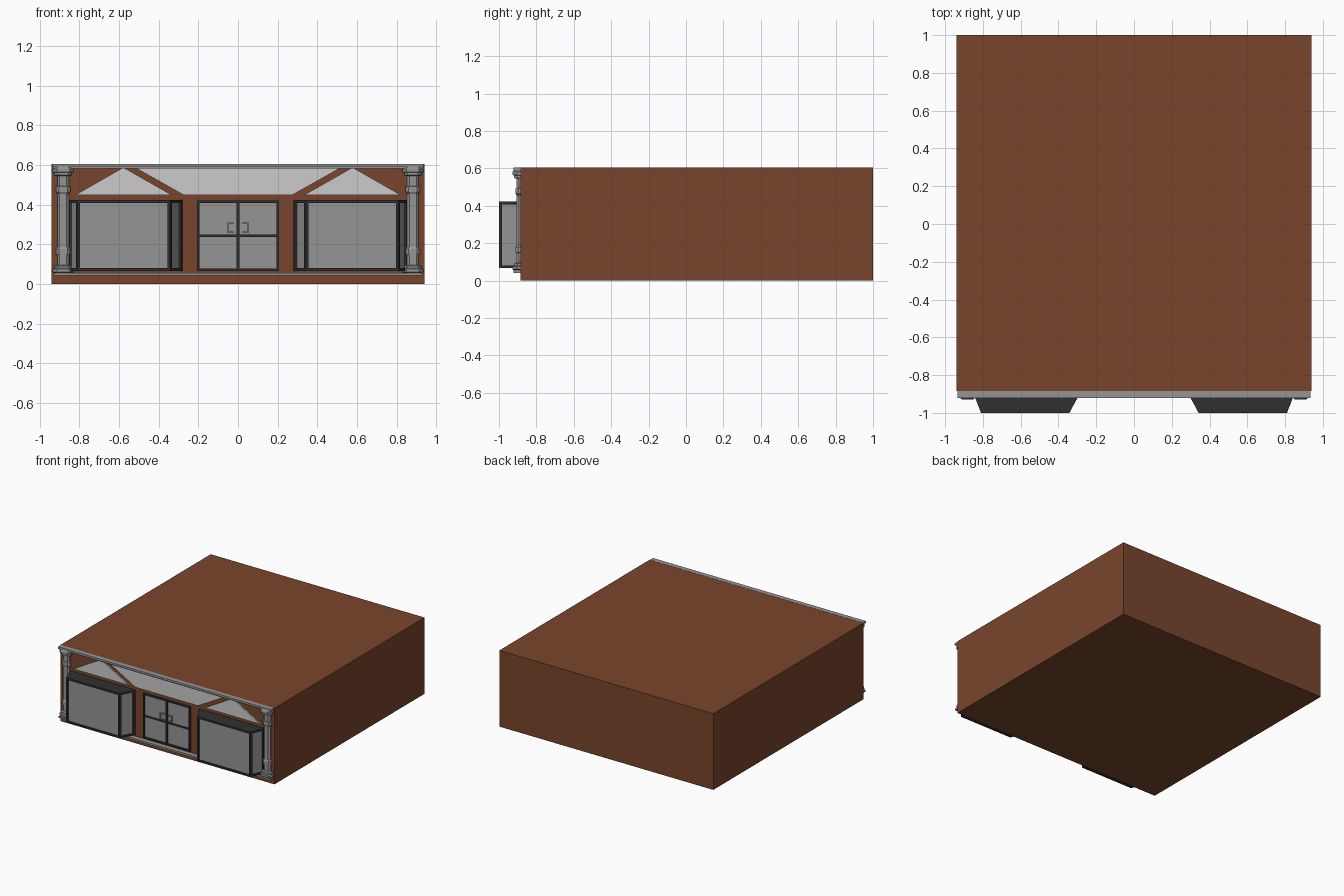
import bpy, bmesh

if "Cube" in bpy.data.objects:
    bpy.data.objects.remove(bpy.data.objects["Cube"])

WALL = -0.885  # y of the front wall


def material(name, r, g, b):
    m = bpy.data.materials.new(name)
    m.diffuse_color = (r, g, b, 1)
    m.use_nodes = True
    m.node_tree.nodes["Principled BSDF"].inputs["Base Color"].default_value = m.diffuse_color
    return m


BROWN = material("brown_wall", 0.19, 0.06, 0.025)
GREY = material("mid_grey", 0.3, 0.3, 0.3)
LIGHT = material("light_grey", 0.6, 0.6, 0.6)
DARK = material("dark_frame", 0.03, 0.03, 0.03)


def loft(name, rings, mat):
    """Skin a stack of equal-sized point rings and cap both ends."""
    bm = bmesh.new()
    rows = [[bm.verts.new(p) for p in ring] for ring in rings]
    n = len(rows[0])
    for a, b in zip(rows, rows[1:]):
        for i in range(n):
            j = (i + 1) % n
            bm.faces.new((a[i], a[j], b[j], b[i]))
    bm.faces.new(rows[0][::-1])
    bm.faces.new(rows[-1])
    bmesh.ops.recalc_face_normals(bm, faces=bm.faces)
    me = bpy.data.meshes.new(name)
    bm.to_mesh(me)
    bm.free()
    me.materials.append(mat)
    ob = bpy.data.objects.new(name, me)
    bpy.context.collection.objects.link(ob)
    return ob


def plan(name, pts, z0, z1, mat):
    return loft(name, [[(x, y, z) for x, y in pts] for z in (z0, z1)], mat)


def elevation(name, pts, y0, y1, mat):
    return loft(name, [[(x, y, z) for x, z in pts] for y in (y0, y1)], mat)


def box(name, x0, x1, y0, y1, z0, z1, mat):
    return plan(name, [(x0, y0), (x1, y0), (x1, y1), (x0, y1)], z0, z1, mat)


# Main building block
box("building", -0.94, 0.94, WALL, 1.0, 0, 0.605, BROWN)

# Cornice and base ledge across the shopfront
box("cornice", -0.935, 0.935, -0.922, WALL, 0.59, 0.606, GREY)
box("cornice_lower", -0.93, 0.93, -0.912, WALL, 0.582, 0.59, GREY)
box("base_ledge", -0.93, 0.93, -0.922, WALL, 0.042, 0.056, GREY)

# Half columns: (z, half width, depth)
COLUMN = [(0.056, 0.045, 0.037), (0.062, 0.053, 0.043), (0.076, 0.053, 0.043),
          (0.080, 0.043, 0.034), (0.092, 0.043, 0.034), (0.096, 0.029, 0.020),
          (0.148, 0.029, 0.020), (0.150, 0.037, 0.026), (0.178, 0.037, 0.026),
          (0.188, 0.029, 0.020), (0.455, 0.029, 0.020), (0.465, 0.037, 0.026),
          (0.492, 0.037, 0.026), (0.495, 0.029, 0.020), (0.545, 0.029, 0.020),
          (0.549, 0.043, 0.034), (0.562, 0.043, 0.034), (0.566, 0.053, 0.043),
          (0.580, 0.053, 0.043), (0.590, 0.045, 0.037)]


def half_octagon(cx, z, w, d):
    return [(cx + u * w, WALL - v * d, z) for u, v in
            ((-1, 0), (-1, 0.45), (-0.6, 1), (0.6, 1), (1, 0.45), (1, 0))]


for side, s in (("left", -1), ("right", 1)):
    loft(side + "_column", [half_octagon(s * 0.882, *p) for p in COLUMN], GREY)

    # Bay window: tapered plan with dark sill, head and corner posts
    outer = [(s * 0.855, WALL), (s * 0.81, -1.0), (s * 0.342, -1.0), (s * 0.28, WALL)]
    glass = [(s * 0.847, WALL), (s * 0.803, -0.99), (s * 0.349, -0.99), (s * 0.288, WALL)]
    plan(side + "_bay_glass", glass, 0.075, 0.415, GREY)
    plan(side + "_bay_sill", outer, 0.067, 0.08, DARK)
    plan(side + "_bay_head", outer, 0.408, 0.423, DARK)
    posts = {
        "outer_front": [(0.81, -1.0), (0.797, -1.0), (0.797, -0.985), (0.816, -0.985)],
        "inner_front": [(0.342, -1.0), (0.355, -1.0), (0.355, -0.985), (0.334, -0.985)],
        "outer_wall": [(0.855, WALL), (0.849, -0.90), (0.835, -0.90), (0.835, WALL)],
        "inner_wall": [(0.28, WALL), (0.288, -0.90), (0.30, -0.90), (0.30, WALL)]}
    for key, pts in posts.items():
        plan(f"{side}_bay_post_{key}", [(s * x, y) for x, y in pts], 0.08, 0.408, DARK)

    # Triangular panel above the bay
    elevation(side + "_pediment", [(s * 0.82, 0.45), (s * 0.335, 0.45), (s * 0.578, 0.588)],
              -0.895, WALL, LIGHT)

    # Door leaf glass and pull handle
    x0, x1 = sorted((s * 0.004, s * 0.2))
    box(side + "_door_glass", x0, x1, -0.891, WALL, 0.072, 0.416, GREY)
    elevation(side + "_door_handle",
              [(s * x, z) for x, z in ((0.022, 0.258), (0.054, 0.258), (0.054, 0.310), (0.022, 0.310),
                                       (0.022, 0.304), (0.047, 0.304), (0.047, 0.264), (0.022, 0.264))],
              -0.906, -0.898, GREY)
    for z in (0.258, 0.304):
        a, b = sorted((s * 0.022, s * 0.03))
        box(side + "_handle_mount", a, b, -0.9, -0.89, z, z + 0.006, GREY)

    # Door jamb
    a, b = sorted((s * 0.194, s * 0.206))
    box(side + "_door_jamb", a, b, -0.9, WALL, 0.067, 0.422, DARK)

# Door rails and centre stile
for name, z in (("bottom", 0.067), ("middle", 0.238), ("top", 0.41)):
    box(f"door_{name}_rail", -0.2, 0.2, -0.899, WALL, z, z + 0.012, DARK)
box("door_centre_stile", -0.007, 0.007, -0.9, WALL, 0.067, 0.422, DARK)

# Central sign panel, left blank
elevation("central_panel", [(-0.275, 0.45), (0.275, 0.45), (0.52, 0.588), (-0.52, 0.588)],
          -0.895, WALL, LIGHT)
